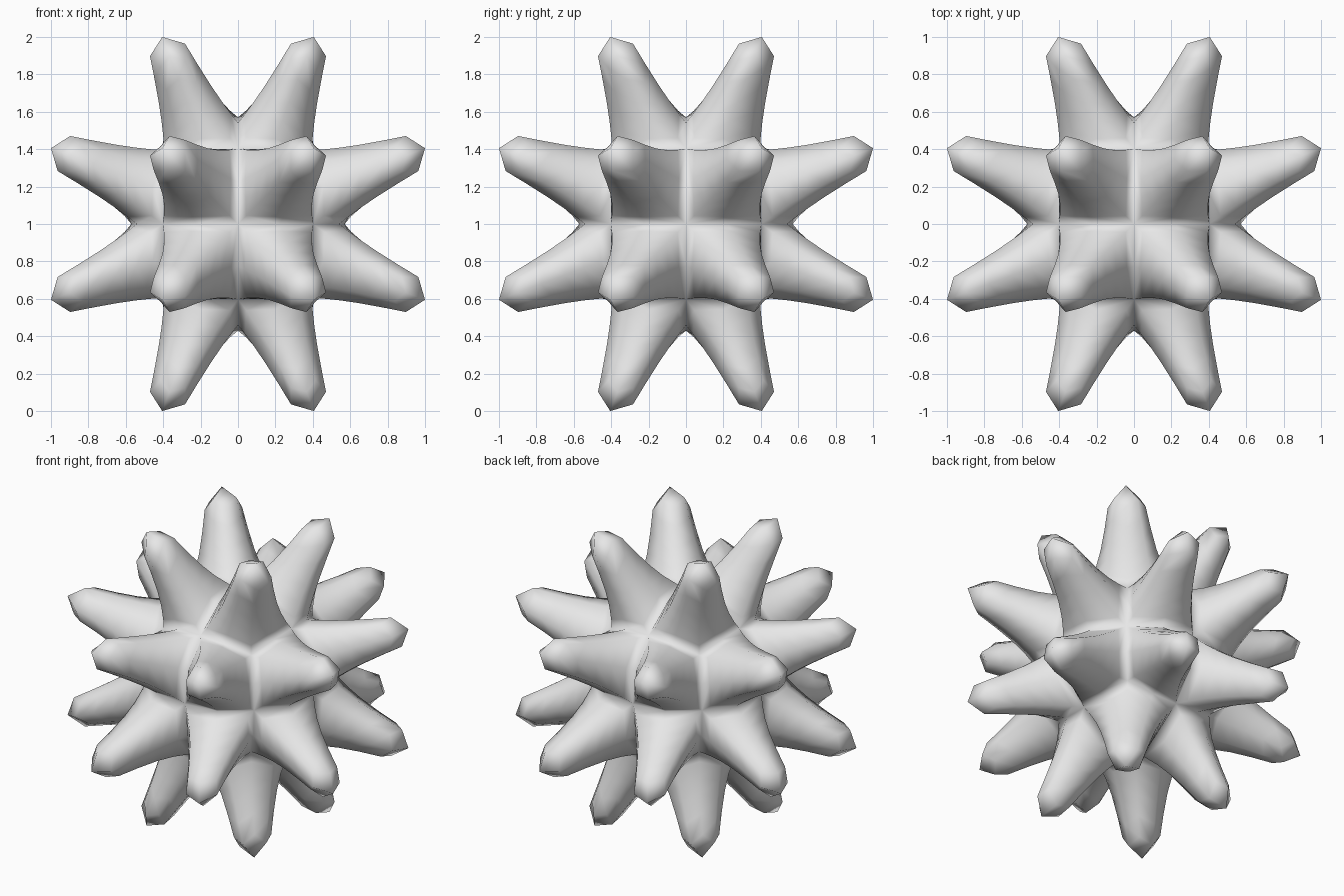
import bpy
import bmesh
from itertools import product
from mathutils import Vector

cube = bpy.data.objects.get("Cube")
if cube:
    bpy.data.objects.remove(cube, do_unlink=True)

CORE_RADIUS = 0.57      # valleys between the spikes
MID_RADIUS = 0.585      # halfway along each valley
TIP_SLANT = 0.405       # sideways lean of each spike tip
LEVELS = (0, 0.12, 0.3, 0.5, 0.75, 1)


def spike_rings(a, b, c):
    """Return the eight-sided rings from base to tip, and the apex."""
    patch = [a, (a + b).normalized(), (a + b + c).normalized(), (a + c).normalized()]
    apex = a + (b + c) * TIP_SLANT
    axis = apex.normalized()
    centre = sum(patch, Vector()) / 4

    base, tip, pinch = [], [], []
    for i, corner in enumerate(patch):
        middle = (corner + patch[(i + 1) % 4]) / 2
        for point, radius, scale, drop, squeeze in (
                (corner, CORE_RADIUS, 0.235, 0.135, 0.14),
                (middle, MID_RADIUS, 0.295, 0.08, 0.06)):
            offset = point - centre
            offset -= axis * offset.dot(axis)
            base.append(point.normalized() * radius)
            tip.append(apex + offset * scale - axis * drop)
            pinch.append(squeeze)

    rings = []
    for u in LEVELS:
        ring = []
        for low, high, squeeze in zip(base, tip, pinch):
            p = low.lerp(high, u)
            on_axis = axis * p.dot(axis)
            ring.append(p.lerp(on_axis, squeeze * 4 * u * (1 - u)))
        rings.append(ring)
    return rings, apex


def add_spike(bm, a, b, c):
    rings, apex = spike_rings(a, b, c)
    loops = [[bm.verts.new(p) for p in ring] for ring in rings]
    for low, high in zip(loops, loops[1:]):
        for i in range(8):
            j = (i + 1) % 8
            bm.faces.new((low[i], low[j], high[j], high[i]))
    # blunt four-sided cap
    top, end = loops[-1], bm.verts.new(apex)
    for i in range(0, 8, 2):
        bm.faces.new((end, top[i - 1], top[i], top[i + 1]))


# Four spikes on each of the six sides
bm = bmesh.new()
for k in range(3):
    for signs in product((-1, 1), repeat=3):
        a, b, c = (Vector([signs[n] if n == (k + n_off) % 3 else 0 for n in range(3)])
                   for n_off in range(3))
        add_spike(bm, a, b, c)
bmesh.ops.remove_doubles(bm, verts=bm.verts, dist=0.001)
bmesh.ops.recalc_face_normals(bm, faces=bm.faces)
bmesh.ops.translate(bm, verts=bm.verts, vec=(0, 0, 1))

mesh = bpy.data.meshes.new("spiked_ball")
bm.to_mesh(mesh)
bm.free()
mesh.shade_smooth()

# Plain grey surface
grey = bpy.data.materials.new("light_grey")
grey.use_nodes = True
colour = (0.8, 0.8, 0.8, 1)
grey.diffuse_color = colour
for node in grey.node_tree.nodes:
    if node.type == "BSDF_PRINCIPLED":
        node.inputs["Base Color"].default_value = colour
mesh.materials.append(grey)

ball = bpy.data.objects.new("spiked_ball", mesh)
bpy.context.collection.objects.link(ball)
